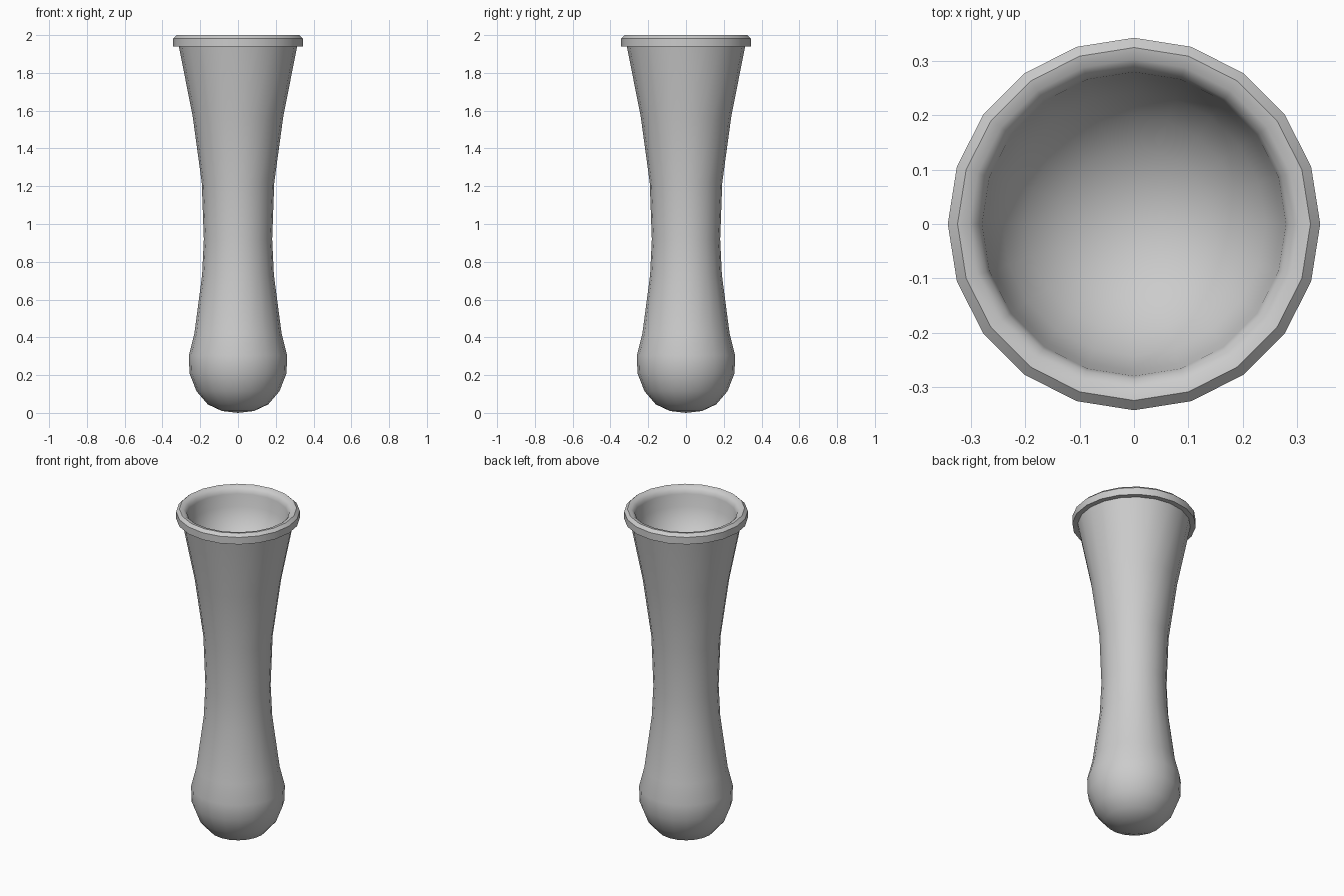
import bpy, bmesh, math

if "Cube" in bpy.data.objects:
    bpy.data.objects.remove(bpy.data.objects["Cube"])

SIDES = 20

# Outer body: rounded foot, bulb, narrow waist, flared top
body = [(0, 0), (0.085, 0.01), (0.16, 0.045), (0.22, 0.115), (0.257, 0.21),
        (0.26, 0.305), (0.231, 0.42), (0.19, 0.73), (0.181, 0.92),
        (0.192, 1.22), (0.24, 1.57), (0.313, 1.94)]

# Projecting collar with a softened inner lip
rim = [(0.343, 1.94), (0.343, 1.983), (0.325, 2.0), (0.303, 1.996), (0.286, 1.98)]

# Hemispherical bowl sunk into the top
STEPS = 6
bowl = [(0.28 * math.cos(a), 1.96 - 0.28 * math.sin(a))
        for a in (i * math.pi / 2 / STEPS for i in range(STEPS))] + [(0, 1.68)]


def lathe(name, profile):
    """Spin an (r, z) profile that starts and ends on the axis."""
    bm = bmesh.new()
    rings = []
    for r, z in profile:
        n = SIDES if r > 0 else 1
        rings.append([bm.verts.new((r * math.cos(2 * math.pi * i / SIDES),
                                    r * math.sin(2 * math.pi * i / SIDES), z))
                      for i in range(n)])
    for a, b in zip(rings, rings[1:]):
        for i in range(SIDES):
            j = (i + 1) % SIDES
            if len(a) == 1:
                bm.faces.new((a[0], b[j], b[i]))
            elif len(b) == 1:
                bm.faces.new((a[i], a[j], b[0]))
            else:
                bm.faces.new((a[i], a[j], b[j], b[i]))
    bmesh.ops.recalc_face_normals(bm, faces=bm.faces)
    mesh = bpy.data.meshes.new(name)
    bm.to_mesh(mesh)
    bm.free()
    obj = bpy.data.objects.new(name, mesh)
    bpy.context.collection.objects.link(obj)
    return obj


vessel = lathe("flared_vessel", body + rim + bowl)

# Smooth shading, collar edges kept crisp
bpy.context.view_layer.objects.active = vessel
vessel.select_set(True)
bpy.ops.object.shade_smooth_by_angle(angle=math.radians(40))
